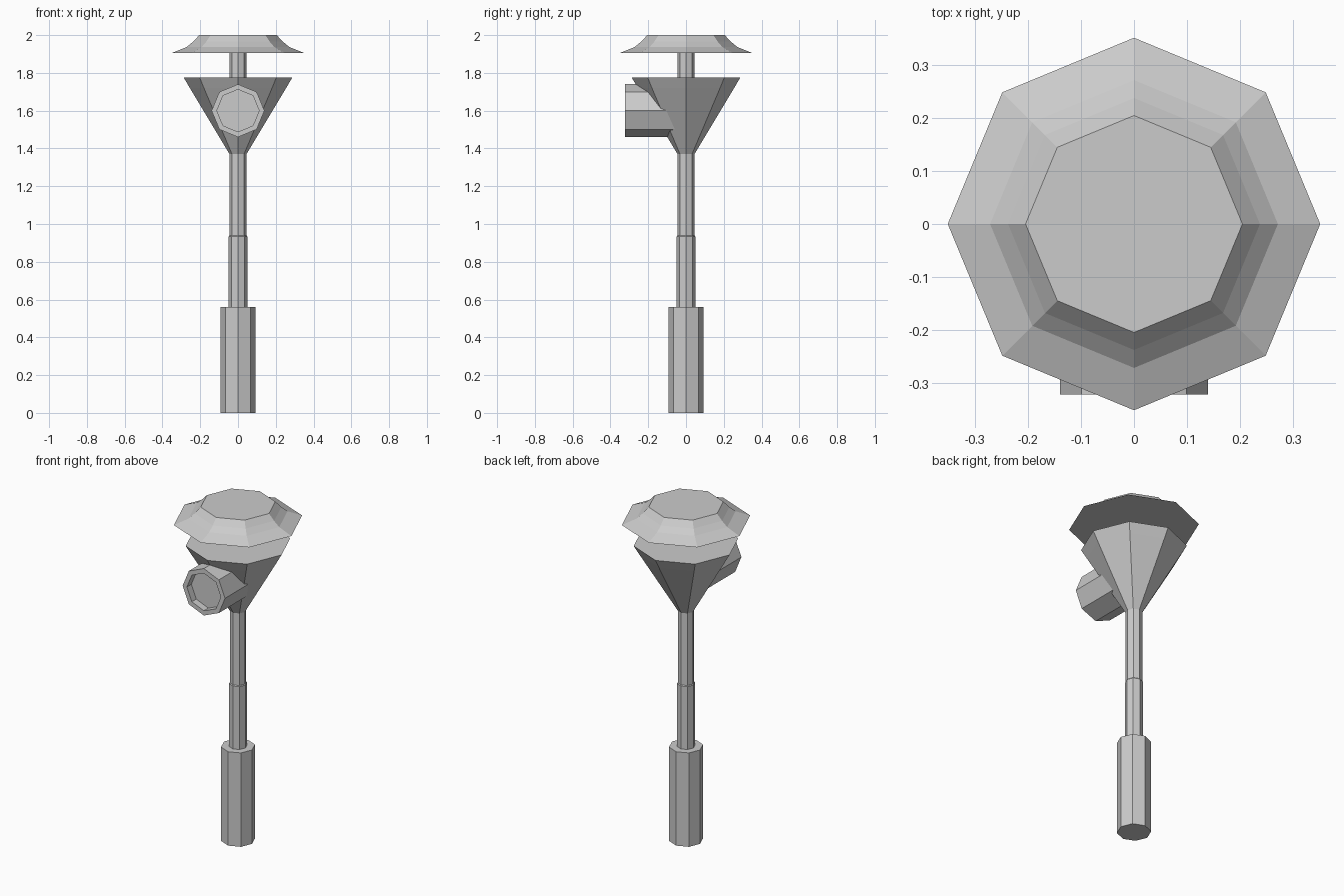
import bpy, math
from mathutils import Matrix

if "Cube" in bpy.data.objects:
    bpy.data.objects.remove(bpy.data.objects["Cube"])

SIDES = 8


def lathe(name, profile, matrix=Matrix.Identity(4)):
    """Closed eight-sided turned solid from (radius, height) points."""
    verts, faces = [], []
    for r, z in profile:
        for i in range(SIDES):
            a = 2 * math.pi * i / SIDES
            verts.append(matrix @ Matrix.Translation((r * math.cos(a), r * math.sin(a), z)).translation)
    for k in range(len(profile) - 1):
        for i in range(SIDES):
            j = (i + 1) % SIDES
            a, b = k * SIDES, (k + 1) * SIDES
            faces.append((a + i, a + j, b + j, b + i))
    faces.append(tuple(reversed(range(SIDES))))
    last = (len(profile) - 1) * SIDES
    faces.append(tuple(range(last, last + SIDES)))
    mesh = bpy.data.meshes.new(name)
    mesh.from_pydata(verts, [], faces)
    mesh.update()
    obj = bpy.data.objects.new(name, mesh)
    bpy.context.collection.objects.link(obj)
    return obj


# Thick foot and slim pole
lathe("base", [(0.093, 0), (0.093, 0.56)])
lathe("pole", [(0.049, 0.56), (0.049, 0.935), (0.045, 0.94), (0.045, 1.905)])

# Flared funnel body with a flat top
lathe("funnel", [(0.045, 1.37), (0.12, 1.495), (0.255, 1.72), (0.287, 1.775)])

# Stepped cap
lathe("cap", [(0.352, 1.905), (0.272, 1.937), (0.238, 1.965), (0.205, 2.0)])

# Lamp facing forward, with a recessed lens
forward = Matrix.Translation((0, 0, 1.6)) @ Matrix.Rotation(math.pi / 2, 4, 'X')
lathe("lamp", [(0.14, 0), (0.14, 0.322), (0.112, 0.322), (0.112, 0.28)], forward)
